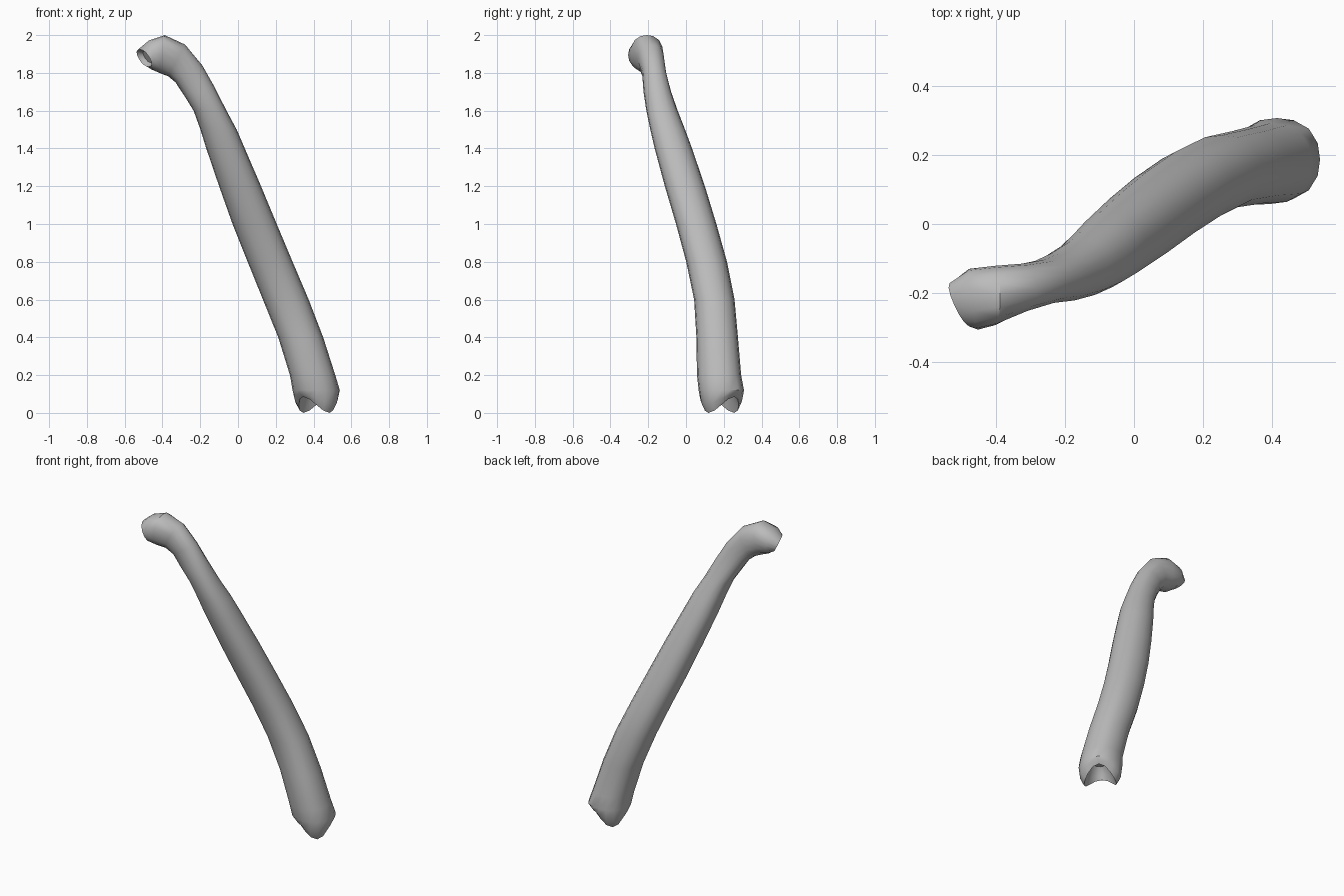
import bpy, bmesh
from math import cos, sin, radians, tau

cube = bpy.data.objects.get("Cube")
if cube:
    bpy.data.objects.remove(cube)

SIDES = 16


def make_material(name, colour):
    mat = bpy.data.materials.new(name)
    mat.use_nodes = True
    mat.diffuse_color = colour
    mat.node_tree.nodes["Principled BSDF"].inputs["Base Color"].default_value = colour
    return mat


def add_ring(bm, x, y, z, rx, ry, tilt=0, notch=0, yaw=0):
    """Slightly squared oval, tilted towards -x; notch lifts two opposite corners."""
    t = radians(tilt)
    ring = []
    for i in range(SIDES):
        a = tau * i / SIDES
        square = 1 + .05 * sin(2 * a) ** 2
        u, v = rx * cos(a) * square, ry * sin(a) * square
        lift = notch * cos(a - radians(45)) ** 2
        ring.append(bm.verts.new((x + u * cos(t) - v * yaw, y + v, z + u * sin(t) + lift)))
    return ring


# Cross-sections from the hollow lower end to the dished upper end
sections = [
    # hollow and saddle-shaped rim
    (.42, .185, .15, .05, .05),
    (.415, .185, .05, .078, .078, 0, .07),
    (.415, .187, 0, .093, .092, 0, .085),
    (.414, .187, .045, .115, .112, 0, .06),
    # shaft
    (.414, .187, .12, .125, .120),
    (.395, .175, .20, .120, .117),
    (.332, .165, .40, .119, .110),
    (.253, .150, .60, .121, .107),
    (.170, .109, .80, .119, .108),
    (.088, .054, 1.0, .117, .107),
    (.011, -.006, 1.2, .111, .106),
    (-.066, -.067, 1.4, .102, .099),
    (-.103, -.097, 1.5, .096, .092),
    (-.148, -.127, 1.6, .087, .083),
    (-.203, -.152, 1.7, .084, .073, 14),
    # neck and head
    (-.260, -.168, 1.795, .084, .064, 32),
    (-.325, -.185, 1.866, .095, .070, 62),
    (-.402, -.207, 1.90, .101, .086, 82),
    (-.465, -.218, 1.895, .077, .088, 95, 0, .15),
    (-.497, -.234, 1.878, .052, .066, 118, 0, .45),
    # shallow dish
    (-.475, -.226, 1.885, .036, .046, 118, 0, .45),
]

bm = bmesh.new()
rings = [add_ring(bm, *s) for s in sections]
for low, high in zip(rings, rings[1:]):
    for i in range(SIDES):
        j = (i + 1) % SIDES
        bm.faces.new((low[i], low[j], high[j], high[i]))
bm.faces.new(rings[0][::-1])
bm.faces.new(rings[-1])
bmesh.ops.recalc_face_normals(bm, faces=bm.faces)

mesh = bpy.data.meshes.new("curved_bone")
bm.to_mesh(mesh)
bm.free()
mesh.materials.append(make_material("bone_grey", (.5, .5, .5, 1)))
bone = bpy.data.objects.new("curved_bone", mesh)
bpy.context.collection.objects.link(bone)

# Smooth shaft with crisp rims
bpy.ops.object.select_all(action="DESELECT")
bone.select_set(True)
bpy.context.view_layer.objects.active = bone
bpy.ops.object.shade_smooth_by_angle(angle=radians(40))
